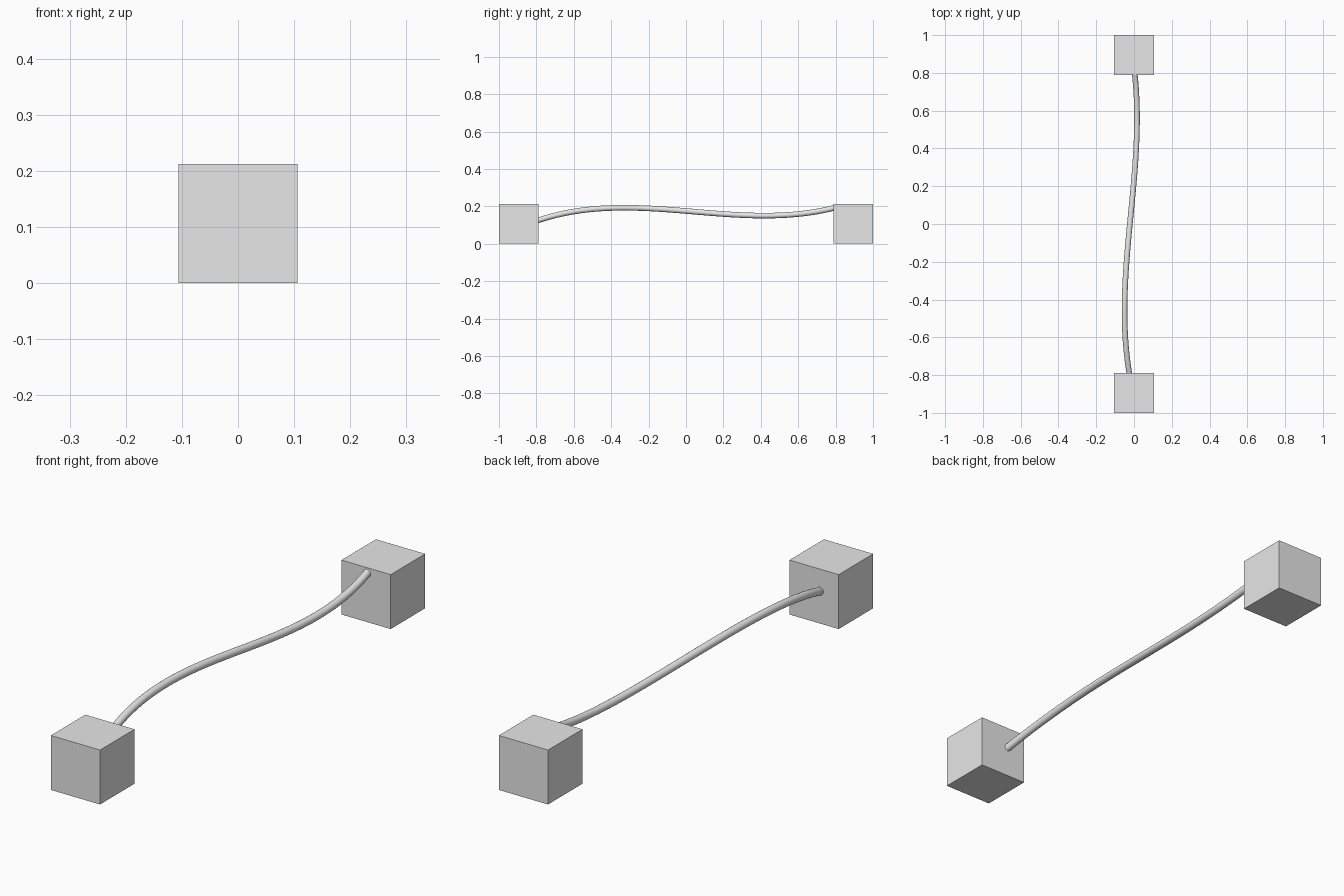
import bpy
from mathutils import Vector

if "Cube" in bpy.data.objects:
    bpy.data.objects.remove(bpy.data.objects["Cube"])

SIDE = 0.212      # cube edge length
ROD_R = 0.0148    # rod radius
END = 0.795       # rod ends just inside the cubes

grey = bpy.data.materials.new("plain grey")
grey.diffuse_color = (0.8, 0.8, 0.8, 1)
grey.use_nodes = True
grey.node_tree.nodes["Principled BSDF"].inputs["Base Color"].default_value = grey.diffuse_color

# End blocks
for name, sign in (("front_block", -1), ("back_block", 1)):
    bpy.ops.mesh.primitive_cube_add(size=SIDE, location=(0, sign * (1 - SIDE / 2), SIDE / 2))
    block = bpy.context.object
    block.name = name
    block.data.materials.append(grey)


# Wavy connecting rod: x and z follow cubics in y
def path(y):
    x = -0.0219 - 0.373 * (y**3 / 3 - 0.05 * y**2 - 0.2576 * y)
    z = 0.175 + 0.6 * (y**3 / 3 - 0.045 * y**2 - 0.1386 * y)
    return Vector((x, y, z))


def slope(y):
    return Vector((-0.373 * (y**2 - 0.1 * y - 0.2576), 1, 0.6 * (y**2 - 0.09 * y - 0.1386)))


curve = bpy.data.curves.new("connecting_rod", "CURVE")
curve.dimensions = "3D"
curve.bevel_depth = ROD_R
curve.bevel_resolution = 6
curve.resolution_u = 48
curve.use_fill_caps = True
spline = curve.splines.new("BEZIER")
spline.bezier_points.add(1)
for point, y in zip(spline.bezier_points, (-END, END)):
    handle = slope(y) * (2 * END / 3)
    point.handle_left_type = point.handle_right_type = "FREE"
    point.co = path(y)
    point.handle_left = path(y) - handle
    point.handle_right = path(y) + handle

rod = bpy.data.objects.new("connecting_rod", curve)
bpy.context.collection.objects.link(rod)
curve.materials.append(grey)

# Turn the rod into a smooth mesh
bpy.ops.object.select_all(action="DESELECT")
rod.select_set(True)
bpy.context.view_layer.objects.active = rod
bpy.ops.object.convert(target="MESH")
bpy.ops.object.shade_smooth_by_angle()
